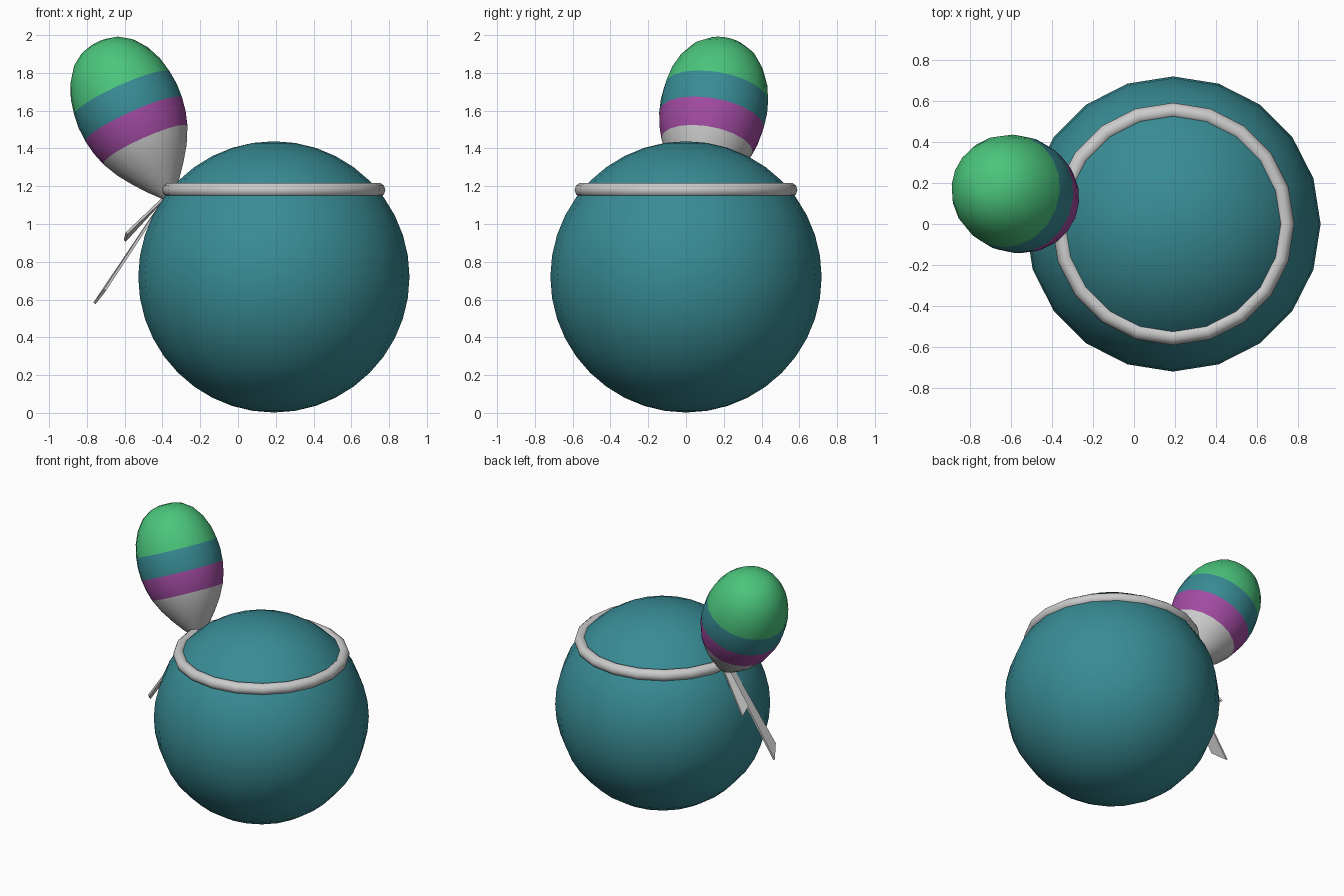
import bpy, bmesh, math
from mathutils import Vector

if "Cube" in bpy.data.objects:
    bpy.data.objects.remove(bpy.data.objects["Cube"])


def material(name, rgb):
    m = bpy.data.materials.new(name)
    m.diffuse_color = (*rgb, 1)
    m.use_nodes = True
    m.node_tree.nodes["Principled BSDF"].inputs["Base Color"].default_value = m.diffuse_color
    return m


teal = material("teal", (0.04, 0.26, 0.30))
green = material("green", (0.07, 0.56, 0.20))
purple = material("purple", (0.36, 0.07, 0.36))
grey = material("grey", (0.6, 0.6, 0.6))


def mesh_object(name, bm, mats=(), smooth=True):
    bmesh.ops.recalc_face_normals(bm, faces=bm.faces)
    for f in bm.faces:
        f.smooth = smooth
    me = bpy.data.meshes.new(name)
    bm.to_mesh(me)
    bm.free()
    for m in mats:
        me.materials.append(m)
    ob = bpy.data.objects.new(name, me)
    bpy.context.collection.objects.link(ob)
    return ob


# Round body
bm = bmesh.new()
bmesh.ops.create_uvsphere(bm, u_segments=20, v_segments=20, radius=0.718)
body = mesh_object("body", bm, [teal])
body.location = (0.19, 0, 0.72)

# Rim ring around the upper body
bpy.ops.mesh.primitive_torus_add(major_segments=20, minor_segments=10,
                                 major_radius=0.55, minor_radius=0.04,
                                 location=(0.19, 0, 1.18))
ring = bpy.context.object
ring.name = "rim_ring"
bpy.ops.object.shade_smooth()

# Striped egg-shaped plume: (distance along axis, radius)
profile = [(0.0, 0.02), (0.03, 0.045), (0.08, 0.09), (0.15, 0.145),
           (0.23, 0.2), (0.32, 0.245), (0.395, 0.268), (0.47, 0.281),
           (0.55, 0.285), (0.625, 0.278), (0.71, 0.26), (0.79, 0.226),
           (0.86, 0.175), (0.905, 0.11), (0.922, 0.05)]
SEG = 20
bm = bmesh.new()
rings = []
for t, r in profile:
    rings.append([bm.verts.new((r * math.cos(math.tau * i / SEG),
                                r * math.sin(math.tau * i / SEG), t))
                  for i in range(SEG)])
for k in range(len(rings) - 1):
    mid = (profile[k][0] + profile[k + 1][0]) / 2
    band = sum(mid > limit for limit in (0.32, 0.47, 0.625))
    for i in range(SEG):
        j = (i + 1) % SEG
        f = bm.faces.new((rings[k][i], rings[k][j],
                          rings[k + 1][j], rings[k + 1][i]))
        f.material_index = band
bm.faces.new(rings[0])
bm.faces.new(rings[-1]).material_index = 3
plume = mesh_object("striped_plume", bm, [grey, purple, teal, green])
tip, end = Vector((-0.36, 0.06, 1.13)), Vector((-0.74, 0.21, 1.97))
plume.location = tip
plume.rotation_euler = (end - tip).to_track_quat('Z', 'Y').to_euler()


# Ribbon tails: tapered strips with a slanted end
def ribbon(name, corners):
    bm = bmesh.new()
    bm.faces.new([bm.verts.new(c) for c in corners])
    ob = mesh_object(name, bm, smooth=False)
    mod = ob.modifiers.new("thickness", 'SOLIDIFY')
    mod.thickness = 0.014
    mod.offset = 0


ribbon("long_ribbon", [(-0.37, 0.06, 1.16), (-0.76, 0.06, 0.58),
                       (-0.705, -0.03, 0.65), (-0.37, 0.01, 1.16)])
ribbon("short_ribbon", [(-0.37, 0.10, 1.16), (-0.60, 0.20, 0.91),
                        (-0.59, 0.12, 0.95), (-0.37, 0.05, 1.16)])
